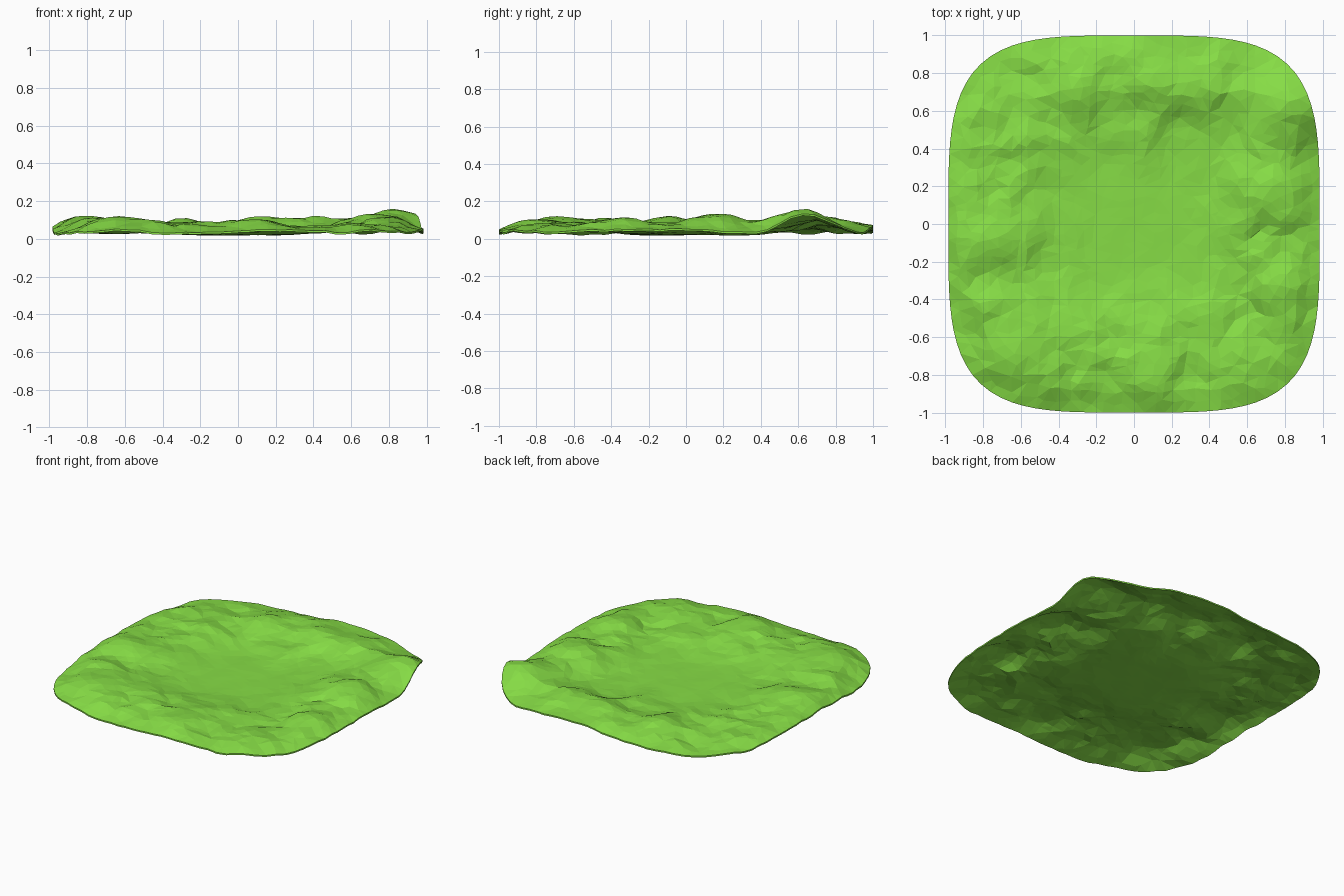
import bpy, bmesh, math, random
from mathutils import Vector, noise
from mathutils.geometry import delaunay_2d_cdt

cube = bpy.data.objects.get("Cube")
if cube:
    bpy.data.objects.remove(cube, do_unlink=True)

random.seed(4)
RINGS = 19
POWER = 3.9
WIDTH = 0.985
HALF_THICKNESS = 0.005

# Crests and dips of the ruffled border: x, y, height reached, width
RUFFLES = [(-0.82, -0.1, 0.12, 0.13), (-0.8, -0.42, 0.11, 0.11), (-0.68, -0.66, 0.11, 0.13),
           (-0.3, 0.72, 0.105, 0.14), (0.14, 0.78, 0.14, 0.14), (0.42, 0.72, 0.125, 0.11),
           (0.75, 0.15, 0.12, 0.13), (0.78, -0.35, 0.11, 0.13), (0.1, -0.82, 0.1, 0.15),
           (0.2, 1.0, 0.075, 0.25), (1.0, 0.42, 0.02, 0.1), (0.9, 0.9, 0.035, 0.13),
           (1.0, 0.6, 0.09, 0.1), (0.85, 0.62, 0.155, 0.16)]


def smooth(a, b, v):
    t = min(max((v - a) / (b - a), 0), 1)
    return t * t * (3 - 2 * t)


def squircle(x, y):
    return (abs(x) ** POWER + abs(y) ** POWER) ** (1 / POWER)


def height(x, y):
    """Flat low heart, ruffled border, turned-down rim."""
    r = squircle(x, y)
    border = smooth(0.2, 0.78, r)
    folds = noise.noise(Vector((x * 3.2, y * 3.2, 2.7))) * 0.045
    folds += noise.noise(Vector((x * 8, y * 8, 5.1))) * 0.032
    z = 0.024 + 0.046 * border + folds * (0.1 + 0.9 * border)
    z += (0.036 + folds * 0.5 - z) * smooth(0.84, 1.02, r)
    for cx, cy, crest, width in RUFFLES:
        z += (crest + folds * 0.2 - z) * math.exp(-((x - cx) ** 2 + (y - cy) ** 2) / width ** 2)
    return max(z, 0.013)


# Scattered points on rounded-square rings, joined into irregular triangles
points = [Vector((0, 0))]
for i in range(1, RINGS + 1):
    count = 6 * i
    jitter = 0 if i == RINGS else 0.32
    for k in range(count):
        a = (k + random.uniform(-jitter, jitter) + 0.5 * (i % 2)) / count * math.tau
        r = (i + random.uniform(-jitter, jitter)) / RINGS
        c, s = math.cos(a), math.sin(a)
        points.append(Vector((c, s)) * (r / squircle(c, s)))
flat, _, triangles, *_ = delaunay_2d_cdt(points, [], [], 0, 1e-5)

# Upper and lower skins, with the folds leaning sideways inside the rim
bm = bmesh.new()
layers = []
for side in (1, -1):
    layer = []
    for p in flat:
        r = squircle(p.x, p.y)
        lean = noise.noise_vector(Vector((p.x * 5, p.y * 5, 9))) * 0.04 * (1 - min(r, 1) ** 5)
        layer.append(bm.verts.new(((p.x + lean.x) * WIDTH, p.y + lean.y,
                                   height(p.x, p.y) + side * HALF_THICKNESS)))
    for tri in triangles:
        bm.faces.new([layer[i] for i in tri])
    layers.append(layer)

# Thin wall joining the two skins
top, bottom = layers
partner = dict(zip(top, bottom))
for e in [e for e in bm.edges if e.is_boundary and e.verts[0] in partner]:
    a, b = e.verts
    bm.faces.new((a, b, partner[b], partner[a]))
bmesh.ops.recalc_face_normals(bm, faces=bm.faces)

mesh = bpy.data.meshes.new("lettuce_leaf")
bm.to_mesh(mesh)
bm.free()
leaf = bpy.data.objects.new("lettuce_leaf", mesh)
bpy.context.collection.objects.link(leaf)

green = bpy.data.materials.new("leaf_green")
green.use_nodes = True
color = (0.24, 0.72, 0.06, 1)
green.diffuse_color = color
green.node_tree.nodes["Principled BSDF"].inputs["Base Color"].default_value = color
mesh.materials.append(green)
